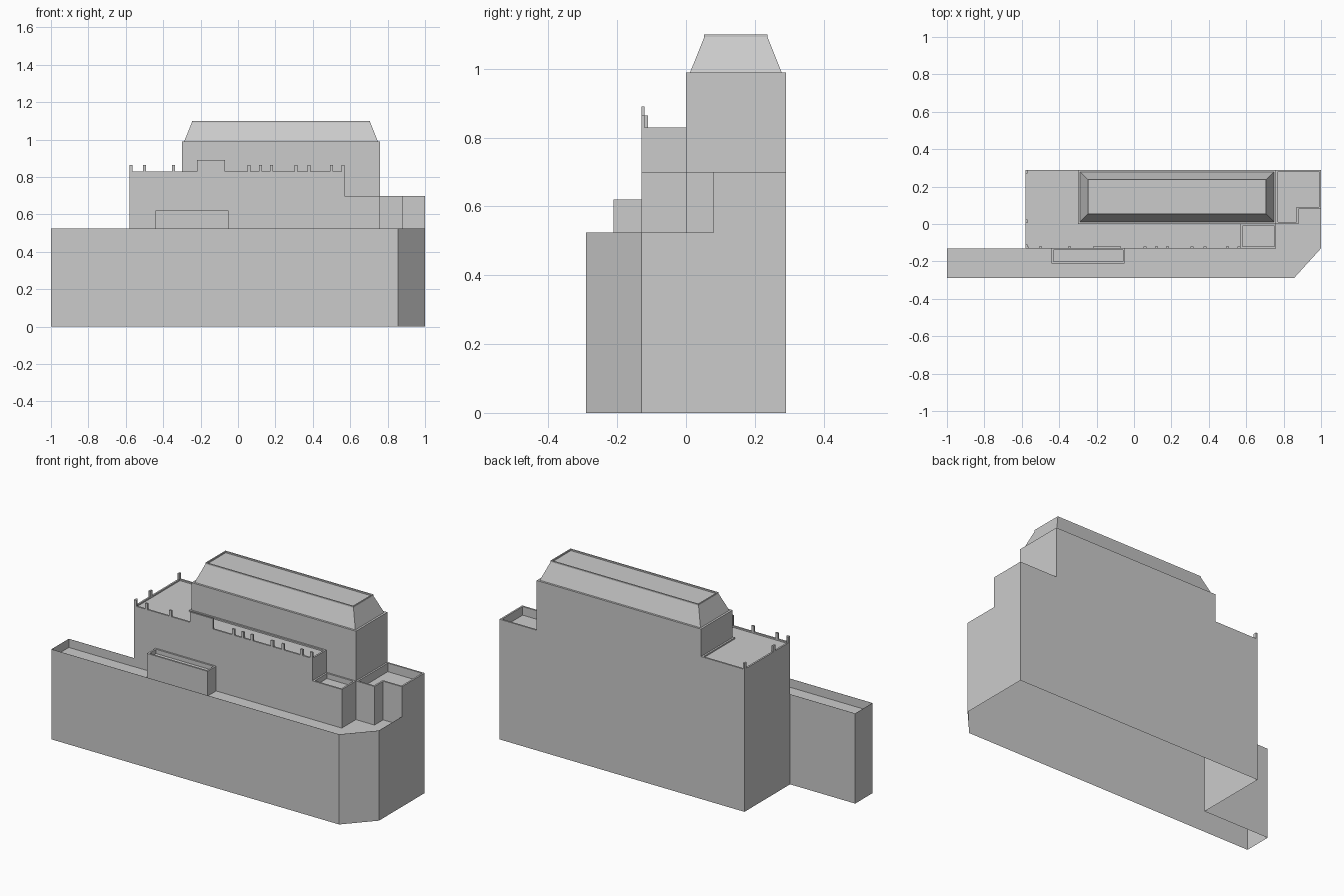
import bpy, bmesh
from mathutils import Vector

if "Cube" in bpy.data.objects:
    bpy.data.objects.remove(bpy.data.objects["Cube"])


def finish(name, bm):
    mesh = bpy.data.meshes.new(name)
    bm.to_mesh(mesh)
    bm.free()
    bpy.context.collection.objects.link(bpy.data.objects.new(name, mesh))


def inset(poly, d):
    """Mitred inward offset of a counter-clockwise outline."""
    pts = [Vector(p) for p in poly]
    out = []
    for i, p in enumerate(pts):
        a = (p - pts[i - 1]).normalized()
        b = (pts[(i + 1) % len(pts)] - p).normalized()
        na, nb = Vector((-a.y, a.x)), Vector((-b.y, b.x))
        out.append(tuple(p + (na + nb) * (d / (1 + na.dot(nb)))))
    return out


def rect(x0, x1, y0, y1):
    return [(x0, y0), (x1, y0), (x1, y1), (x0, y1)]


def shell(name, rings):
    """Skin a stack of (outline, z) rings and cap the last; the underside stays open."""
    bm = bmesh.new()
    loops = [[bm.verts.new((x, y, z)) for x, y in poly] for poly, z in rings]
    for lo, hi in zip(loops, loops[1:]):
        n = len(lo)
        for i in range(n):
            j = (i + 1) % n
            bm.faces.new((lo[i], lo[j], hi[j], hi[i]))
    bm.faces.new(loops[-1])
    finish(name, bm)


def block(name, poly, z0, z1, recess, rim=0.01):
    """Walls with a parapet rim around a sunken flat roof."""
    inner = inset(poly, rim)
    shell(name, [(poly, z0), (poly, z1), (inner, z1), (inner, z1 - recess)])


def box(name, x0, x1, y0, y1, z0, z1):
    bm = bmesh.new()
    bmesh.ops.create_cube(bm, size=1)
    for v in bm.verts:
        v.co = ((x0 + x1) / 2 + v.co.x * (x1 - x0),
                (y0 + y1) / 2 + v.co.y * (y1 - y0),
                (z0 + z1) / 2 + v.co.z * (z1 - z0))
    finish(name, bm)


DECK = 0.475  # roof level of the base, below its parapet

# Base with side wing and chamfered corner, very thin parapet
base = [(-1, -.29), (.855, -.29), (1, -.13), (1, .29),
        (-.58, .29), (-.58, -.13), (-1, -.13)]
block("base", base, 0, .525, .525 - DECK, rim=.001)

# Upper storeys
block("main_storey", [(-.58, -.13), (.57, -.13), (.57, 0), (-.3, 0), (-.3, .29), (-.58, .29)],
      DECK, .83, .008)
block("front_bay", rect(-.44, -.05, -.21, -.13), DECK, .62, .025)
block("right_terrace", rect(.57, .76, -.13, 0), DECK, .70, .03)
block("corner_terrace", [(.76, 0), (.88, 0), (.88, .08), (1, .08), (1, .29), (.76, .29)],
      DECK, .70, .05)

# Tower with sloped mansard roof
tower = rect(-.3, .76, 0, .29)
foot, top = inset(tower, .012), inset(tower, .053)
shell("tower", [(tower, DECK), (tower, .99), (foot, .99)])
lip = inset(top, .007)
shell("mansard_roof", [(foot, .985), (foot, .99), (top, 1.092), (top, 1.10), (lip, 1.10), (lip, 1.092)])

# Parapet posts along the front, then the left side
for x in (-.572, -.5, -.345, .06, .12, .18, .31, .38, .5, .562):
    box("front_post", x - .008, x + .008, -.13, -.12, .815, .865)
for y in (-.12, .015, .28):
    box("side_post", -.58, -.57, y - .01, y + .01, .815, .865)

# Raised centre panel of the front parapet
box("parapet_panel", -.22, -.07, -.13, -.12, .815, .89)
